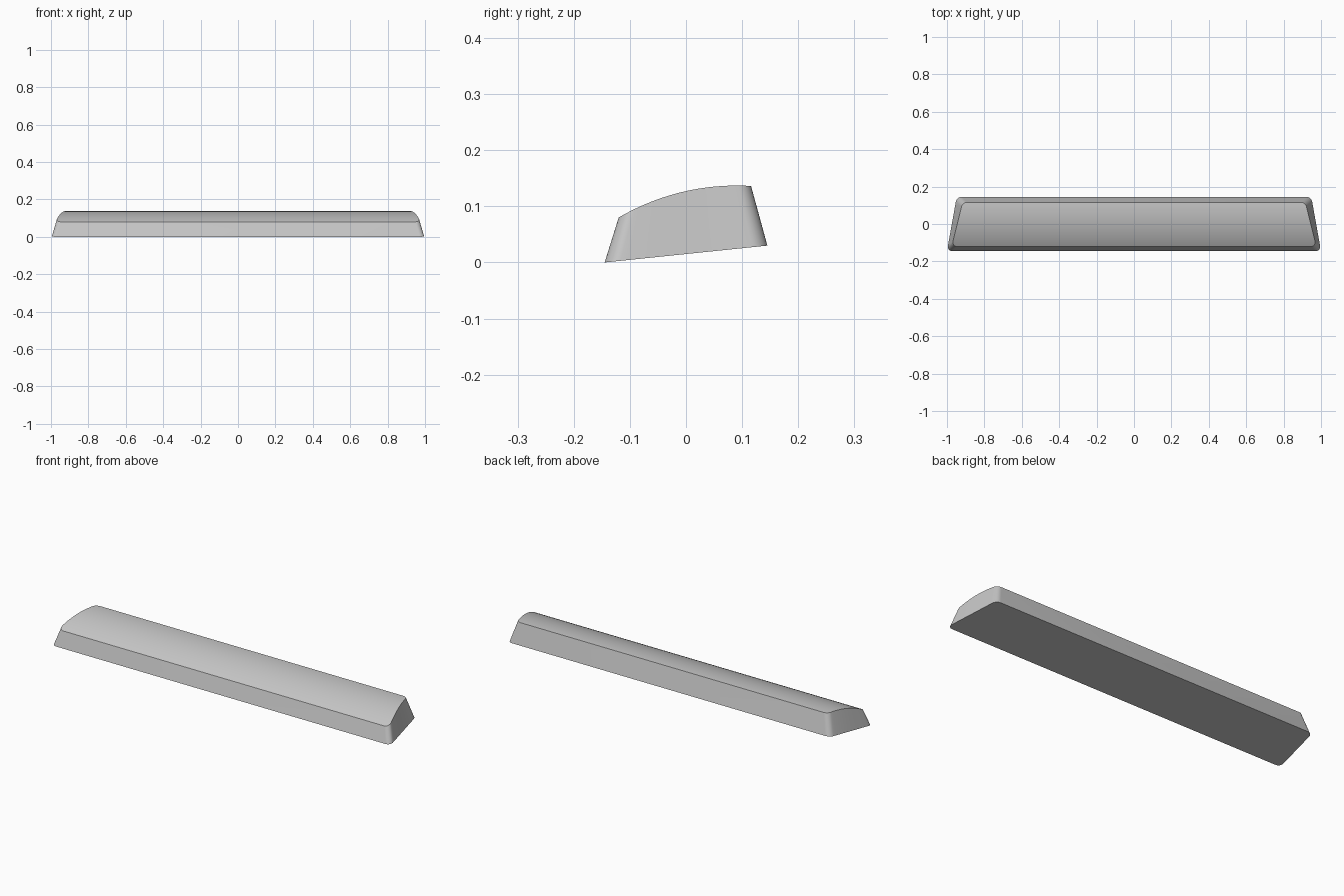
import bpy
import bmesh
import math
from mathutils import Vector

cube = bpy.data.objects.get("Cube")
if cube:
    bpy.data.objects.remove(cube, do_unlink=True)

CORNER_STEPS = 8
SIDE_STEPS = 18


def fillet(before, corner, after, radius):
    """Points of a round corner, from the first edge to the second."""
    a, b = (before - corner).normalized(), (after - corner).normalized()
    half = a.angle(b) / 2
    centre = corner + (a + b).normalized() * radius / math.sin(half)
    start = corner + a * radius / math.tan(half) - centre
    end = corner + b * radius / math.tan(half) - centre
    sweep = start.angle(end)
    points = []
    for i in range(CORNER_STEPS + 1):
        t = i / CORNER_STEPS
        points.append(centre + (start * math.sin((1 - t) * sweep)
                                + end * math.sin(t * sweep)) / math.sin(sweep))
    return points


def half_outline(front_x, front_y, back_x, back_y, front_r, back_r):
    """Left half of a rounded trapezoid, from front to back."""
    front, back = Vector((front_x, front_y)), Vector((back_x, back_y))
    first = fillet(Vector((0, front_y)), front, back, front_r)
    last = fillet(front, back, Vector((0, back_y)), back_r)
    side = [first[-1].lerp(last[0], i / SIDE_STEPS) for i in range(1, SIDE_STEPS)]
    return first + side + last


def base_height(y):
    return 0.03 * (y + 0.145) / 0.29


def crown_height(y):
    radius, ridge_y = 0.415, 0.09
    return 0.137 - radius + math.sqrt(radius ** 2 - (y - ridge_y) ** 2)


def add_rows(bm, outline, height):
    """Mirrored vertex pairs, one pair for each row across the bar."""
    return [[bm.verts.new((s * p.x, p.y, height(p.y))) for s in (-1, 1)]
            for p in outline]


bm = bmesh.new()
base = add_rows(bm, half_outline(1, -0.145, 0.948, 0.145, 0.024, 0.032), base_height)
crown = add_rows(bm, half_outline(0.975, -0.12, 0.916, 0.116, 0.022, 0.03), crown_height)

# Curved crown and end walls
for i in range(len(base) - 1):
    bm.faces.new((crown[i][0], crown[i][1], crown[i + 1][1], crown[i + 1][0]))
    for s in (0, 1):
        bm.faces.new((base[i][s], base[i + 1][s], crown[i + 1][s], crown[i][s]))

# Front and back walls, flat sloping underside
for i in (0, -1):
    bm.faces.new((base[i][0], base[i][1], crown[i][1], crown[i][0]))
bm.faces.new([r[0] for r in base] + [r[1] for r in reversed(base)])
bmesh.ops.recalc_face_normals(bm, faces=bm.faces[:])

mesh = bpy.data.meshes.new("long_key_cap")
bm.to_mesh(mesh)
bm.free()
key_cap = bpy.data.objects.new("long_key_cap", mesh)
bpy.context.collection.objects.link(key_cap)

# Plain grey plastic
grey = bpy.data.materials.new("light_grey")
grey.use_nodes = True
colour = (0.56, 0.56, 0.56, 1)
grey.diffuse_color = colour
grey.node_tree.nodes["Principled BSDF"].inputs["Base Color"].default_value = colour
mesh.materials.append(grey)

bpy.ops.object.select_all(action="DESELECT")
key_cap.select_set(True)
bpy.context.view_layer.objects.active = key_cap
bpy.ops.object.shade_smooth_by_angle(angle=math.radians(30))
